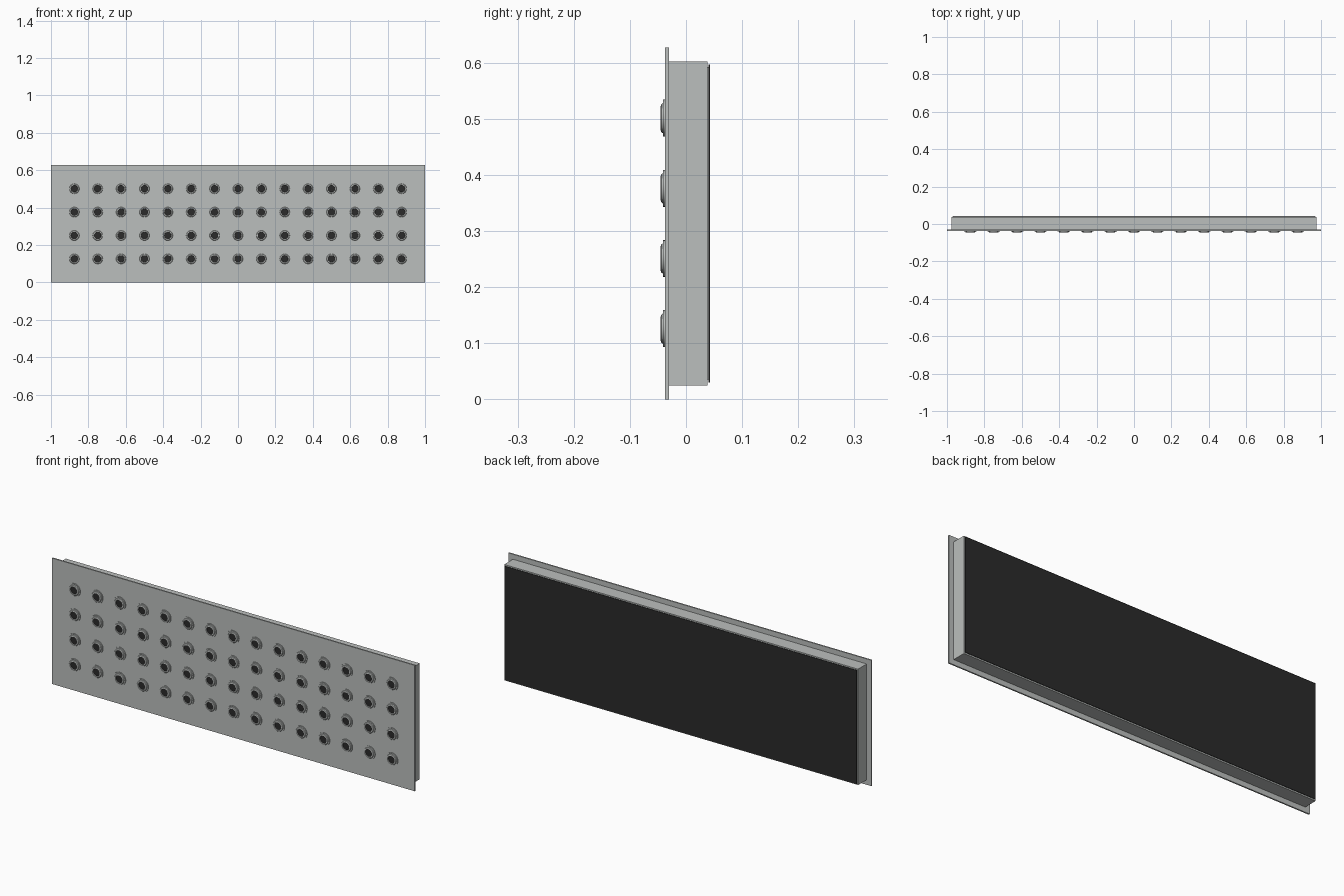
import bpy
import bmesh
from math import cos, sin, tau

old = bpy.data.objects.get("Cube")
if old:
    bpy.data.objects.remove(old, do_unlink=True)


def make_material(name, colour):
    mat = bpy.data.materials.new(name)
    mat.use_nodes = True
    mat.diffuse_color = colour
    mat.node_tree.nodes["Principled BSDF"].inputs["Base Color"].default_value = colour
    return mat


grey = make_material("light grey metal", (0.5, 0.52, 0.51, 1))
black = make_material("black plastic", (0.024, 0.024, 0.024, 1))


def finish(name, bm, materials):
    mesh = bpy.data.meshes.new(name)
    bm.to_mesh(mesh)
    bm.free()
    for mat in materials:
        mesh.materials.append(mat)
    obj = bpy.data.objects.new(name, mesh)
    bpy.context.collection.objects.link(obj)
    return obj


def box(name, half_width, y0, y1, z0, z1, mat):
    bm = bmesh.new()
    bmesh.ops.create_cube(bm, size=1)
    for v in bm.verts:
        v.co.x *= 2 * half_width
        v.co.y = y1 if v.co.y > 0 else y0
        v.co.z = z1 if v.co.z > 0 else z0
    return finish(name, bm, [mat])


# Wide face plate, shallow housing and dark back cover
HEIGHT = 0.627
MID = HEIGHT / 2
box("front_plate", 1.0, -0.037, -0.030, 0, HEIGHT, grey)
box("housing", 0.975, -0.030, 0.038, 0.025, 0.602, grey)
box("back_cover", 0.970, 0.0405, 0.043, 0.030, 0.597, black)
# Narrow core carrying the cover across a thin shadow gap
box("cover_core", 0.965, 0.038, 0.0405, 0.035, 0.592, grey)

# Socket: stepped round flange with a raised lip and a dark recessed bore
PROFILE = [(0.033, -0.037), (0.033, -0.041), (0.027, -0.041), (0.025, -0.044),
           (0.022, -0.045), (0.0195, -0.045), (0.0185, -0.041)]
SIDES = 24


def add_socket(bm, cx, cz):
    rings = [[bm.verts.new((cx + r * cos(tau * i / SIDES), y, cz + r * sin(tau * i / SIDES)))
              for i in range(SIDES)] for r, y in PROFILE]
    for a, b in zip(rings, rings[1:]):
        for i in range(SIDES):
            j = (i + 1) % SIDES
            bm.faces.new((a[i], a[j], b[j], b[i]))
    floor = bm.faces.new(rings[-1])
    floor.material_index = 1


# Four rows of fifteen sockets
sockets = bmesh.new()
for row in range(4):
    for col in range(-7, 8):
        add_socket(sockets, col * 0.125, MID + (row - 1.5) * 0.125)
bmesh.ops.recalc_face_normals(sockets, faces=sockets.faces)
for face in sockets.faces:
    if face.material_index == 1 and face.normal.y > 0:
        face.normal_flip()
socket_obj = finish("socket_grid", sockets, [grey, black])
bpy.context.view_layer.objects.active = socket_obj
socket_obj.select_set(True)
bpy.ops.object.shade_smooth_by_angle()
